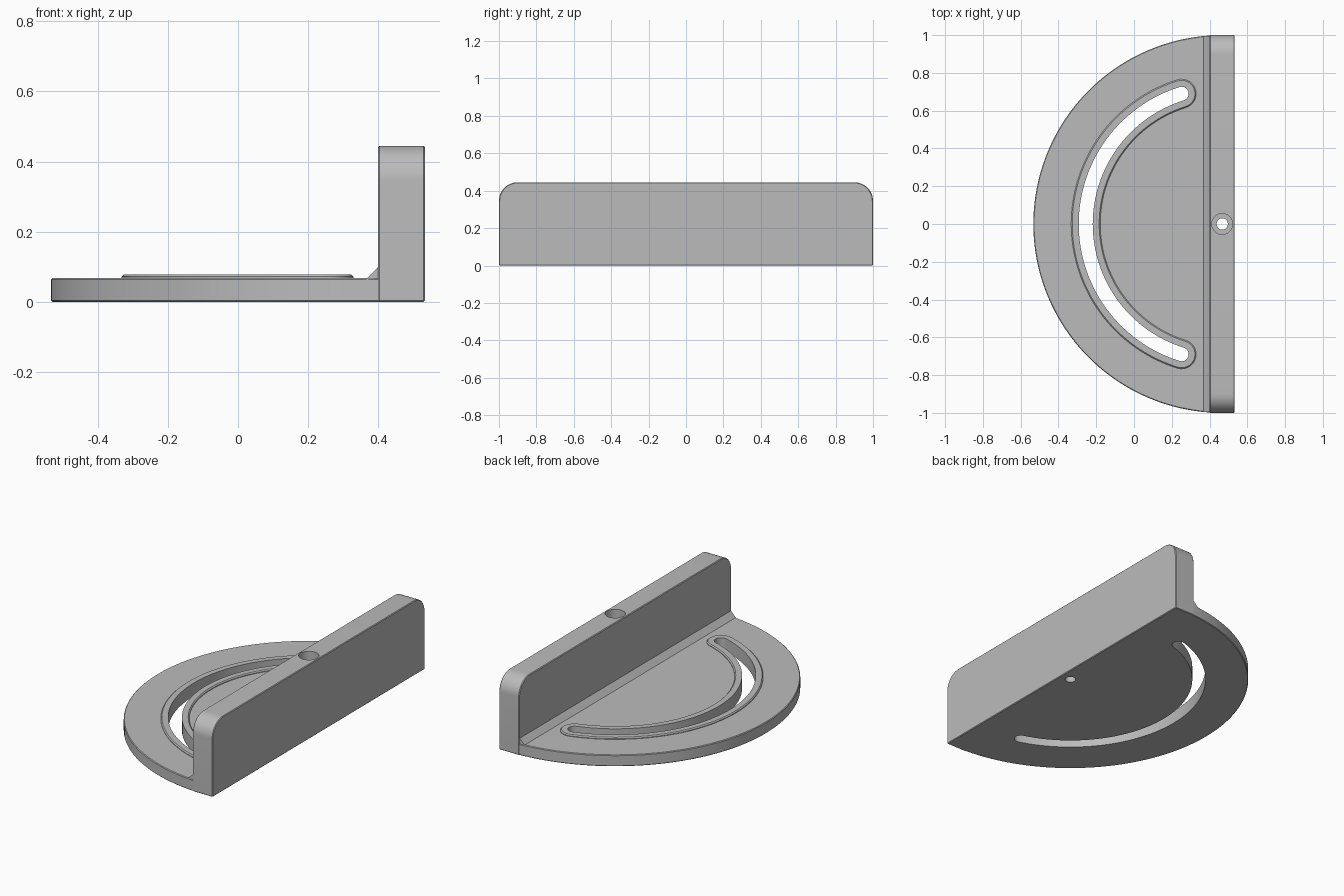
import bpy, bmesh
from math import sin, cos, radians, pi

cube = bpy.data.objects.get("Cube")
if cube:
    bpy.data.objects.remove(cube, do_unlink=True)

HALF = 0.533           # half depth along x
CX = HALF - 0.066      # centre of the round plate and of the slot
FENCE_X = 0.40
PLATE_Z, FENCE_Z = 0.068, 0.445
SLOT_R, SLOT_END = 0.7225, radians(72.7)

grey = bpy.data.materials.new("Plain grey")
grey.use_nodes = True
grey.diffuse_color = (0.5, 0.5, 0.5, 1)
grey.node_tree.nodes["Principled BSDF"].inputs["Base Color"].default_value = (0.5, 0.5, 0.5, 1)


def arc(cx, cy, r, a0, a1, n):
    return [(cx + r * cos(a0 + (a1 - a0) * i / n), cy + r * sin(a0 + (a1 - a0) * i / n))
            for i in range(n + 1)]


def apply(obj, mod):
    bpy.context.view_layer.objects.active = obj
    bpy.ops.object.modifier_apply(modifier=mod.name)


def prism(name, outline, axis, lo, hi, bevel=0):
    """Extrude a 2D outline along an axis and soften its sharp edges."""
    place = {"x": lambda u, v, w: (w, u, v),
             "y": lambda u, v, w: (u, w, v),
             "z": lambda u, v, w: (u, v, w)}[axis]
    bm = bmesh.new()
    rings = [[bm.verts.new(place(u, v, w)) for u, v in outline] for w in (lo, hi)]
    for ring in rings:
        bm.faces.new(ring)
    n = len(outline)
    for i in range(n):
        j = (i + 1) % n
        bm.faces.new((rings[0][i], rings[0][j], rings[1][j], rings[1][i]))
    bmesh.ops.recalc_face_normals(bm, faces=bm.faces)
    mesh = bpy.data.meshes.new(name)
    bm.to_mesh(mesh)
    bm.free()
    mesh.materials.append(grey)
    obj = bpy.data.objects.new(name, mesh)
    bpy.context.collection.objects.link(obj)
    if bevel:
        mod = obj.modifiers.new("soft edges", "BEVEL")
        mod.width, mod.segments = bevel, 1
        mod.limit_method, mod.angle_limit = "ANGLE", radians(40)
        apply(obj, mod)
    return obj


def combine(target, other, operation):
    mod = target.modifiers.new("combine", "BOOLEAN")
    mod.operation, mod.solver, mod.object = operation, "EXACT", other
    apply(target, mod)
    bpy.data.objects.remove(other, do_unlink=True)


def slot_outline(w):
    """Curved slot of half width w with round ends."""
    a0, a1 = pi - SLOT_END, pi + SLOT_END
    end = [(CX + SLOT_R * cos(a), SLOT_R * sin(a)) for a in (a0, a1)]
    return (arc(CX, 0, SLOT_R + w, a0, a1, 64)
            + arc(*end[1], w, a1, a1 + pi, 14)[1:]
            + arc(CX, 0, SLOT_R - w, a1, a0, 64)[1:]
            + arc(*end[0], w, a0 + pi, a0 + 2 * pi, 14)[1:-1])


# Half-round base plate
bracket = prism("slotted_fence_bracket", arc(CX, 0, 1, radians(91), radians(269), 96),
                "z", 0, PLATE_Z, 0.004)

# Upright fence with rounded upper corners
r = 0.1
fence_outline = [(-1, 0), (1, 0)] + arc(1 - r, FENCE_Z - r, r, 0, pi / 2, 12) \
    + arc(r - 1, FENCE_Z - r, r, pi / 2, pi, 12)
combine(bracket, prism("fence", fence_outline, "x", FENCE_X, HALF, 0.004), "UNION")

# Sloped fillet between plate and fence
fillet = [(0.36, 0.06), (0.42, 0.06), (0.42, 0.10), (FENCE_X, 0.10)]
combine(bracket, prism("fillet", fillet, "y", -0.995, 0.995), "UNION")

# Raised rim and the slot through it
combine(bracket, prism("slot_rim", slot_outline(0.077), "z", 0.05, 0.078, 0.006), "UNION")
combine(bracket, prism("slot_cutter", slot_outline(0.037), "z", -0.1, 0.2), "DIFFERENCE")

# Stepped bolt hole down through the fence
for radius, bottom in ((0.055, 0.25), (0.03, -0.1)):
    hole = arc(CX, 0, radius, 0, 2 * pi, 32)[:-1]
    combine(bracket, prism("hole_cutter", hole, "z", bottom, 0.6), "DIFFERENCE")

bpy.ops.object.select_all(action="DESELECT")
bracket.select_set(True)
bpy.context.view_layer.objects.active = bracket
bpy.ops.object.shade_smooth_by_angle(angle=radians(30))
